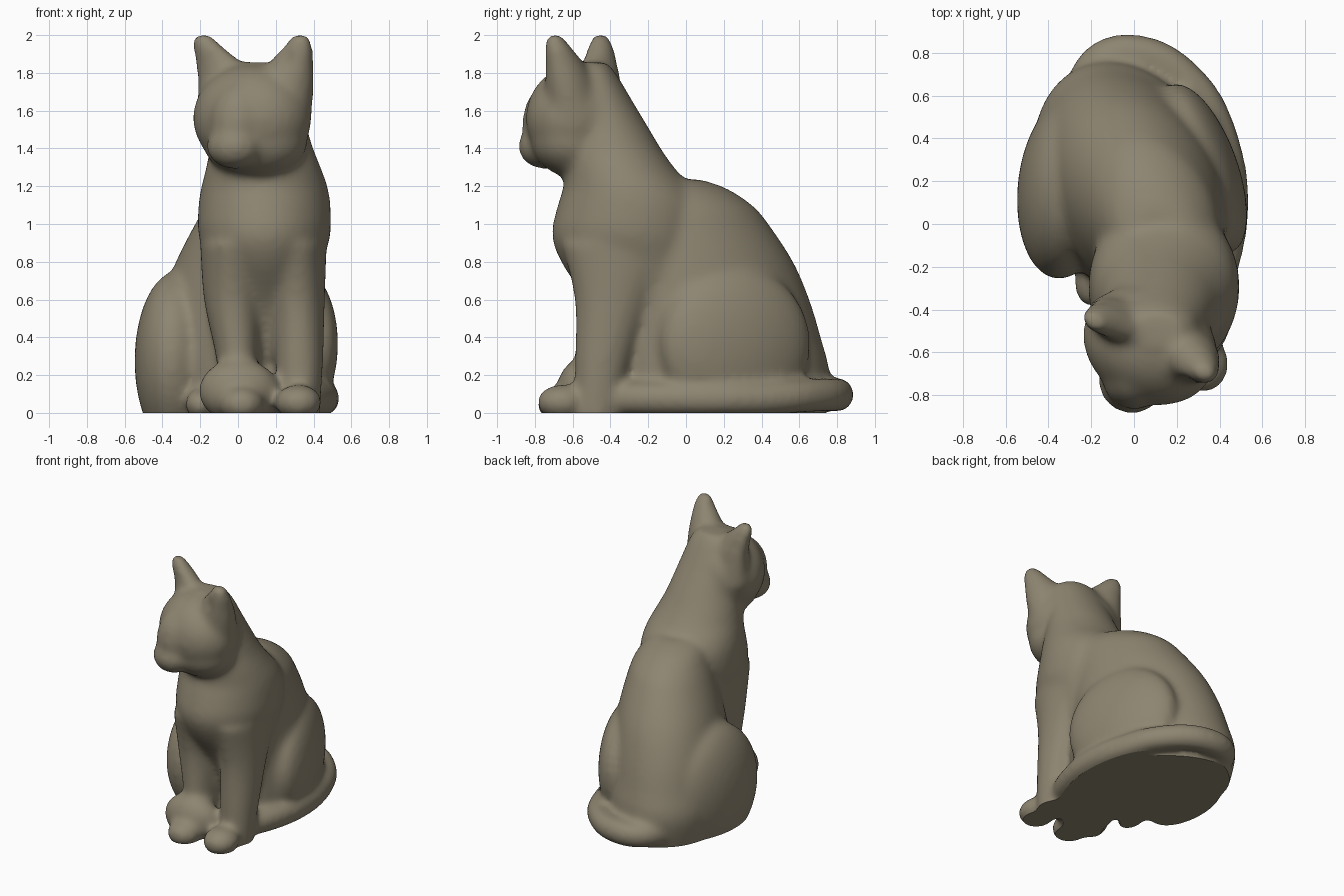
import bpy, bmesh, math
from mathutils import Matrix, Vector

if "Cube" in bpy.data.objects:
    bpy.data.objects.remove(bpy.data.objects["Cube"])

FACING = math.radians(-28)      # the head is turned to one side
parts = []


def add(name, bm):
    bmesh.ops.recalc_face_normals(bm, faces=bm.faces)
    me = bpy.data.meshes.new(name)
    bm.to_mesh(me)
    bm.free()
    ob = bpy.data.objects.new(name, me)
    bpy.context.collection.objects.link(ob)
    parts.append(ob)


def spline(rows, steps=5):
    """Catmull-Rom interpolation of number rows."""
    out = []
    for i in range(len(rows) - 1):
        a, b = rows[max(i - 1, 0)], rows[i]
        c, d = rows[i + 1], rows[min(i + 2, len(rows) - 1)]
        for k in range(steps):
            t = k / steps
            out.append([0.5 * (2 * q + (r - p) * t + (2 * p - 5 * q + 4 * r - s) * t * t
                               + (3 * q - p - 3 * r + s) * t ** 3)
                        for p, q, r, s in zip(a, b, c, d)])
    return out + [rows[-1]]


def loft(name, rows, skew=0.0, turn=0.0, n=40):
    """Stack of ellipses; each row is z, x min, x max, y min, y max."""
    bm = bmesh.new()
    rings = []
    for z, x0, x1, y0, y1 in spline(rows):
        ring = []
        for k in range(n):
            a = 2 * math.pi * k / n
            p = Matrix.Rotation(turn, 2) @ Vector(((x1 - x0) / 2 * math.cos(a), (y1 - y0) / 2 * math.sin(a)))
            ring.append(bm.verts.new(((x0 + x1) / 2 + p.x + skew * p.y, (y0 + y1) / 2 + p.y, z)))
        rings.append(ring)
    for r, s in zip(rings, rings[1:]):
        for k in range(n):
            bm.faces.new((r[k], r[(k + 1) % n], s[(k + 1) % n], s[k]))
    bm.faces.new(rings[0])
    bm.faces.new(rings[-1])
    add(name, bm)


def blob(name, centre, radii, turn=0.0, tilt=0.0):
    bm = bmesh.new()
    m = (Matrix.Translation(centre) @ Matrix.Rotation(turn, 4, 'Z')
         @ Matrix.Rotation(tilt, 4, 'X') @ Matrix.Diagonal((*radii, 1)))
    bmesh.ops.create_uvsphere(bm, u_segments=40, v_segments=24, radius=1, matrix=m)
    add(name, bm)


# chest, neck and nape
loft("chest", [(0.3, 0.0, 0.36, -0.40, 0.05), (0.55, -0.08, 0.39, -0.50, 0.1),
               (0.8, -0.16, 0.45, -0.66, 0.12), (0.95, -0.21, 0.49, -0.71, 0.12),
               (1.1, -0.21, 0.49, -0.68, 0.1), (1.2, -0.195, 0.475, -0.65, 0.03),
               (1.3, -0.17, 0.44, -0.65, -0.06), (1.4, -0.15, 0.40, -0.65, -0.13),
               (1.5, -0.13, 0.37, -0.65, -0.19), (1.65, -0.12, 0.33, -0.64, -0.28),
               (1.8, -0.08, 0.28, -0.60, -0.37), (1.86, 0.0, 0.22, -0.58, -0.42)])
# back and rump
loft("back", [(-0.05, -0.42, 0.42, -0.36, 0.71), (0.2, -0.46, 0.44, -0.38, 0.76),
              (0.4, -0.43, 0.43, -0.38, 0.715), (0.6, -0.39, 0.43, -0.36, 0.655),
              (0.8, -0.32, 0.42, -0.34, 0.57), (1.0, -0.22, 0.40, -0.34, 0.44),
              (1.1, -0.16, 0.38, -0.34, 0.355), (1.19, -0.09, 0.33, -0.34, 0.22),
              (1.24, 0.0, 0.27, -0.3, 0.08)], skew=-0.2)
# haunches
blob("right_haunch", (0.315, 0.26, 0.37), (0.17, 0.42, 0.41), turn=0.35)
blob("left_haunch", (-0.32, 0.17, 0.28), (0.225, 0.43, 0.475), turn=-0.1)
blob("left_hind_paw", (-0.2, -0.27, 0.05), (0.08, 0.12, 0.085))
# front legs and paws
loft("right_front_leg", [(-0.05, 0.21, 0.43, -0.60, -0.36), (0.25, 0.2, 0.45, -0.59, -0.3),
                         (0.6, 0.17, 0.46, -0.59, -0.18), (0.9, 0.12, 0.47, -0.66, -0.02)])
loft("left_front_leg", [(-0.05, -0.11, 0.1, -0.60, -0.3), (0.25, -0.11, 0.11, -0.59, -0.25),
                        (0.6, -0.18, 0.13, -0.59, -0.15), (0.9, -0.2, 0.17, -0.66, 0.0)])
blob("right_front_paw", (0.32, -0.655, 0.06), (0.125, 0.135, 0.095))
blob("left_front_paw", (0.02, -0.665, 0.05), (0.12, 0.125, 0.095))
blob("tail_tip", (0.005, -0.55, 0.12), (0.215, 0.135, 0.17))
# tail wrapped around the base
curve = bpy.data.curves.new("tail", 'CURVE')
curve.dimensions = '3D'
curve.bevel_depth = 0.09
curve.bevel_resolution = 6
curve.use_fill_caps = True
path = spline([(-0.26, 0.58), (-0.18, 0.74), (-0.05, 0.8), (0.14, 0.755), (0.32, 0.58), (0.42, 0.33),
               (0.45, 0.1), (0.42, -0.13), (0.34, -0.34), (0.2, -0.48), (0.05, -0.54)])
line = curve.splines.new('POLY')
line.points.add(len(path) - 1)
for pt, (x, y) in zip(line.points, path):
    pt.co = (x, y, 0.08 + 0.02 * max(0, min(1, (y - 0.4) * 3)), 1)
tail = bpy.data.objects.new("tail_path", curve)
bpy.context.collection.objects.link(tail)
bm = bmesh.new()
bm.from_mesh(tail.to_mesh())
bmesh.ops.remove_doubles(bm, verts=bm.verts, dist=1e-5)
bpy.data.objects.remove(tail)
add("tail", bm)
# head, cheeks, muzzle and chin
blob("head", (0.075, -0.565, 1.565), (0.325, 0.27, 0.285), turn=FACING)
blob("jaw", (0.09, -0.57, 1.45), (0.29, 0.24, 0.205), turn=FACING)
blob("muzzle", (-0.02, -0.75, 1.415), (0.15, 0.135, 0.12), turn=FACING)
blob("nose_bridge", (0.0, -0.72, 1.55), (0.15, 0.145, 0.21), turn=FACING, tilt=-0.15)
# ears with wide bases that run into the skull
loft("right_ear", [(1.55, 0.1, 0.39, -0.73, -0.45), (1.75, 0.09, 0.41, -0.735, -0.49),
                   (1.86, 0.16, 0.405, -0.74, -0.55), (1.94, 0.235, 0.40, -0.745, -0.61),
                   (2.01, 0.29, 0.375, -0.73, -0.665)], turn=FACING)
loft("left_ear", [(1.55, -0.23, 0.1, -0.58, -0.34), (1.75, -0.225, 0.1, -0.565, -0.36),
                  (1.86, -0.235, 0.025, -0.535, -0.38), (1.94, -0.245, -0.07, -0.515, -0.39),
                  (2.01, -0.235, -0.15, -0.49, -0.42)], turn=FACING)

# merge all parts into one smooth skin
bm = bmesh.new()
for ob in parts:
    bm.from_mesh(ob.data)
    bpy.data.objects.remove(ob)
parts.clear()
add("cat_figure", bm)
cat = parts[0]


def remesh(name):
    skin = cat.modifiers.new(name, 'REMESH')
    skin.mode = 'VOXEL'
    skin.voxel_size = 0.018


def ear_scoop(name, centre, radii):
    """Shallow hollow on the front of an ear."""
    blob(name, centre, radii, turn=FACING)
    cutter = parts[-1]
    cutter.hide_render = True
    mod = cat.modifiers.new(name, 'BOOLEAN')
    mod.operation = 'DIFFERENCE'
    mod.object = cutter


remesh("skin")
ear_scoop("right_ear_scoop", (0.245, -0.785, 1.88), (0.07, 0.07, 0.11))
ear_scoop("left_ear_scoop", (-0.175, -0.58, 1.88), (0.07, 0.07, 0.11))
remesh("skin_again")
soft = cat.modifiers.new("soften", 'SMOOTH')
soft.factor = 0.5
soft.iterations = 18

# bake the skin and cut a flat base
mesh = bpy.data.meshes.new_from_object(cat.evaluated_get(bpy.context.evaluated_depsgraph_get()))
cat.modifiers.clear()
for ob in parts[1:]:
    bpy.data.objects.remove(ob)
bm = bmesh.new()
bm.from_mesh(mesh)
bmesh.ops.bisect_plane(bm, geom=bm.verts[:] + bm.edges[:] + bm.faces[:], dist=1e-5,
                       plane_co=(0, 0, 0.004), plane_no=(0, 0, 1), clear_inner=True)
bmesh.ops.translate(bm, verts=bm.verts, vec=(0, 0, -0.004))
bmesh.ops.holes_fill(bm, edges=[e for e in bm.edges if e.is_boundary], sides=0)
bm.to_mesh(mesh)
bm.free()
cat.data = mesh
clay = bpy.data.materials.new("grey_brown_clay")
clay.diffuse_color = (0.27, 0.235, 0.165, 1)
clay.use_nodes = True
clay.node_tree.nodes["Principled BSDF"].inputs["Base Color"].default_value = clay.diffuse_color
mesh.materials.clear()
mesh.materials.append(clay)
bpy.context.view_layer.objects.active = cat
cat.select_set(True)
bpy.ops.object.shade_smooth_by_angle(angle=math.radians(50))
for face in mesh.polygons:
    if face.normal.z < -0.99 and face.center.z < 0.01:
        face.use_smooth = False
